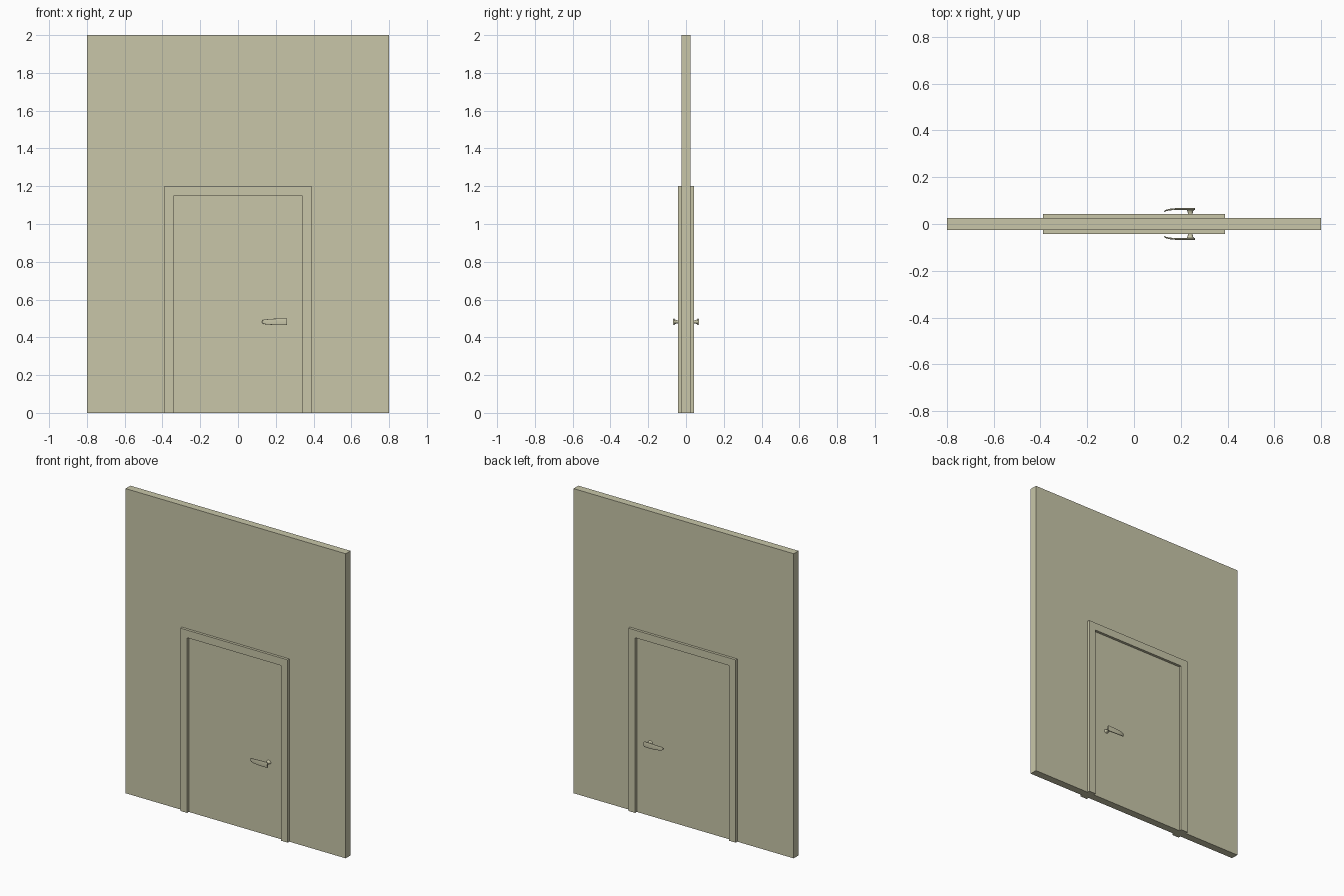
import bpy, bmesh, math

if "Cube" in bpy.data.objects:
    bpy.data.objects.remove(bpy.data.objects["Cube"])

paint = bpy.data.materials.new("pale_olive_beige")
paint.diffuse_color = (0.58, 0.565, 0.395, 1)
paint.use_nodes = True
paint.node_tree.nodes["Principled BSDF"].inputs["Base Color"].default_value = paint.diffuse_color


def finish(bm, name, smooth=False):
    bmesh.ops.recalc_face_normals(bm, faces=bm.faces)
    me = bpy.data.meshes.new(name)
    bm.to_mesh(me)
    bm.free()
    me.materials.append(paint)
    ob = bpy.data.objects.new(name, me)
    bpy.context.collection.objects.link(ob)
    if smooth:
        bpy.ops.object.select_all(action='DESELECT')
        ob.select_set(True)
        bpy.context.view_layer.objects.active = ob
        bpy.ops.object.shade_smooth_by_angle(angle=math.radians(40))
    return ob


def slab(name, outline, half):
    """Extrude an x/z outline from y=-half to y=+half."""
    bm = bmesh.new()
    face = bm.faces.new([bm.verts.new((x, -half, z)) for x, z in outline])
    ext = bmesh.ops.extrude_face_region(bm, geom=[face])
    for v in ext["geom"]:
        if isinstance(v, bmesh.types.BMVert):
            v.co.y = half
    return finish(bm, name)


def arch(w, h, iw, ih):
    return [(-w, 0), (-w, h), (w, h), (w, 0), (iw, 0), (iw, ih), (-iw, ih), (-iw, 0)]


def loft(name, rings):
    """Skin a list of closed rings and cap both ends."""
    bm = bmesh.new()
    loops = [[bm.verts.new(p) for p in r] for r in rings]
    n = len(loops[0])
    for a, b in zip(loops, loops[1:]):
        for i in range(n):
            j = (i + 1) % n
            bm.faces.new((a[i], a[j], b[j], b[i]))
    bm.faces.new(loops[0])
    bm.faces.new(loops[-1])
    return finish(bm, name, True)


# wall, door frame and door leaf
slab("wall", arch(0.8, 2.0, 0.39, 1.2), 0.025)
slab("door_frame", arch(0.39, 1.2, 0.34, 1.15), 0.042)
slab("door_leaf", [(-0.34, 0), (-0.34, 1.15), (0.34, 1.15), (0.34, 0)], 0.025)

# lever handles on both faces
ZC, N = 0.482, 16
ANG = [2 * math.pi * i / N for i in range(N)]
# neck: y, half width in x, half height in z
NECK = [(0.024, 0.016, 0.013), (0.034, 0.012, 0.009), (0.045, 0.010, 0.008),
        (0.054, 0.012, 0.010), (0.063, 0.017, 0.015)]
# lever: x, y centre, half thickness, half height
LEVER = [(0.260, 0.064, 0.004, 0.015), (0.257, 0.064, 0.004, 0.018),
         (0.220, 0.064, 0.004, 0.018), (0.180, 0.064, 0.0038, 0.016),
         (0.155, 0.062, 0.0035, 0.014), (0.138, 0.058, 0.003, 0.012),
         (0.131, 0.055, 0.0025, 0.009), (0.128, 0.053, 0.0015, 0.005)]


def sq(t):  # rounded-box cross-section
    return math.copysign(abs(t) ** 0.5, t)


for side, label in ((-1, "front"), (1, "back")):
    loft(label + "_handle_neck",
         [[(0.241 + a * math.cos(t), side * y, ZC + b * math.sin(t)) for t in ANG]
          for y, a, b in NECK])
    loft(label + "_handle_lever",
         [[(x, side * (y + h * sq(math.cos(t))), ZC + b * sq(math.sin(t))) for t in ANG]
          for x, y, h, b in LEVER])
